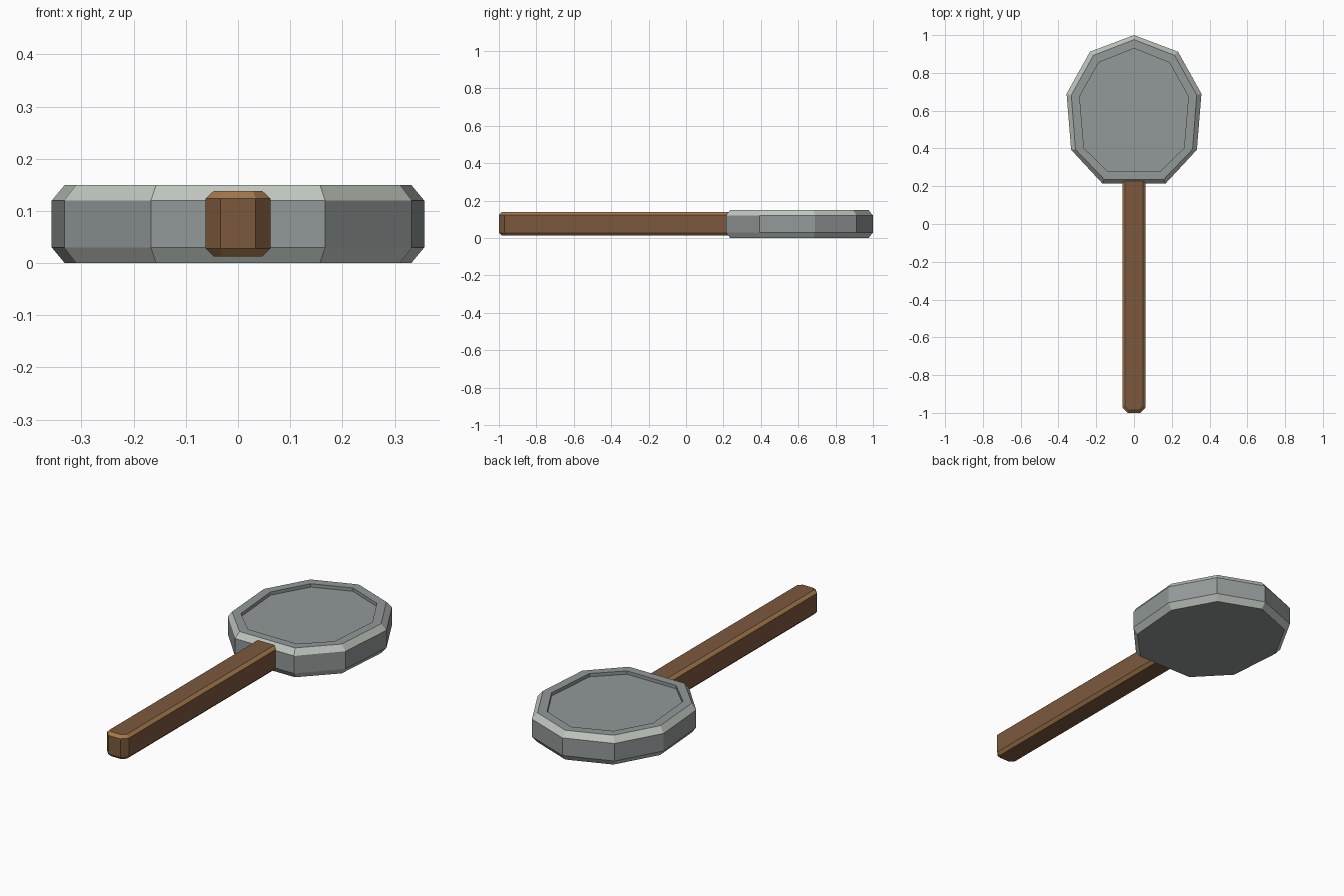
import bpy, bmesh

if "Cube" in bpy.data.objects:
    bpy.data.objects.remove(bpy.data.objects["Cube"])


def material(name, rgb):
    # sRGB 0-255 to linear
    m = bpy.data.materials.new(name)
    lin = [((c / 255 + 0.055) / 1.055) ** 2.4 for c in rgb]
    m.diffuse_color = (*lin, 1)
    m.use_nodes = True
    m.node_tree.nodes["Principled BSDF"].inputs["Base Color"].default_value = m.diffuse_color
    return m


stone = material("grey stone", (146, 153, 152))
stone_edge = material("pale stone edge", (192, 198, 191))
wood = material("brown wood", (124, 89, 61))
wood_edge = material("light wood edge", (164, 122, 76))


def mirrored(half):
    # Close a half outline (running top to bottom on +x) across x = 0
    return half + [(-x, y) for x, y in reversed(half) if x > 0]


def loft(name, rings, strip_mats, mats):
    # Stack outlines at given heights, bottom to top; cap both ends
    bm = bmesh.new()
    loops = [[bm.verts.new((x, y, z)) for x, y in mirrored(half)] for half, z in rings]
    n = len(loops[0])
    for a, b, mi in zip(loops, loops[1:], strip_mats):
        for i in range(n):
            j = (i + 1) % n
            bm.faces.new((a[i], a[j], b[j], b[i])).material_index = mi
    bm.faces.new(loops[0])
    bm.faces.new(loops[-1])
    bmesh.ops.recalc_face_normals(bm, faces=bm.faces)
    me = bpy.data.meshes.new(name)
    bm.to_mesh(me)
    bm.free()
    for m in mats:
        me.materials.append(m)
    ob = bpy.data.objects.new(name, me)
    bpy.context.collection.objects.link(ob)
    return ob


# Nine-sided head with bevelled rims and a shallow recess on top
outer = [(0, 1.0), (0.233, 0.912), (0.357, 0.69), (0.333, 0.393), (0.167, 0.214)]
inset = [(0, 0.976), (0.215, 0.893), (0.332, 0.682), (0.31, 0.395), (0.157, 0.236)]
inner = [(0, 0.929), (0.187, 0.855), (0.288, 0.675), (0.265, 0.402), (0.139, 0.279)]
loft("head",
     [(inset, 0.0), (outer, 0.03), (outer, 0.12), (inset, 0.15),
      (inner, 0.15), (inner, 0.133)],
     [1, 0, 1, 0, 0], [stone, stone_edge])

# Handle with chamfered long edges and clipped end corners
side = [(0.062, 0.26), (0.062, -0.97), (0.034, -1.0)]
flat = [(0.047, 0.26), (0.047, -0.965), (0.029, -0.985)]
loft("handle",
     [(flat, 0.013), (side, 0.028), (side, 0.124), (flat, 0.138)],
     [1, 0, 1], [wood, wood_edge])
